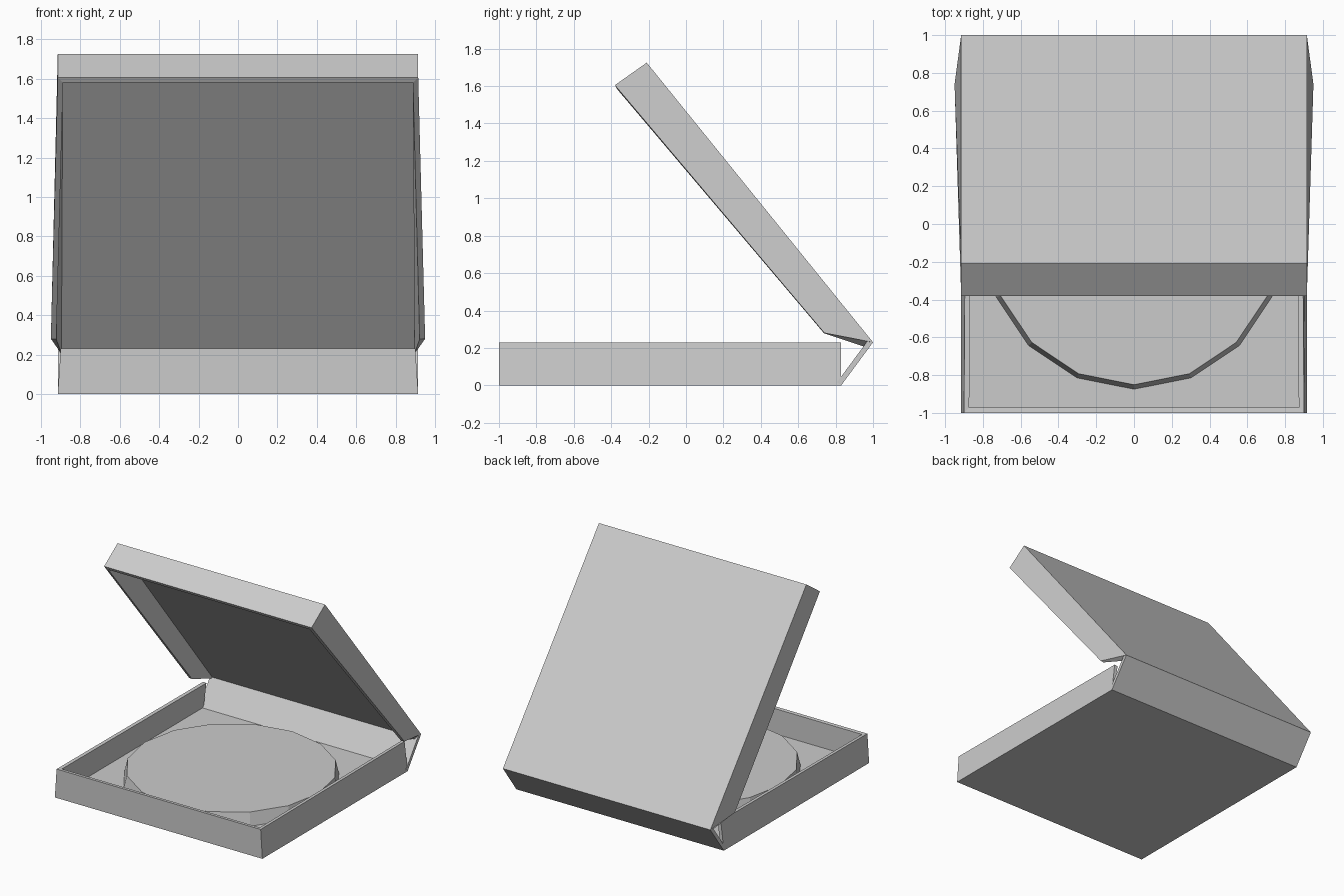
import bpy, bmesh

if "Cube" in bpy.data.objects:
    bpy.data.objects.remove(bpy.data.objects["Cube"], do_unlink=True)

card = bpy.data.materials.new("plain grey card")
card.use_nodes = True
card.diffuse_color = (0.6, 0.6, 0.6, 1)
card.node_tree.nodes["Principled BSDF"].inputs["Base Color"].default_value = (0.6, 0.6, 0.6, 1)

HALF = 0.915      # half width of the box
BACK = 0.83       # rear edge of the floor
WALL = 0.23       # wall height
CARD = 0.028      # card thickness


def finish(name, bm):
    mesh = bpy.data.meshes.new(name)
    bm.to_mesh(mesh)
    bm.free()
    mesh.materials.append(card)
    obj = bpy.data.objects.new(name, mesh)
    bpy.context.collection.objects.link(obj)
    return obj


def folded_card(name, half_points, panels, flap=None):
    """Card folded from points on the +x side mirrored to -x.
    Panels join two points across the width; the flap closes each side."""
    bm = bmesh.new()
    left = [bm.verts.new(p) for p in half_points]
    right = [bm.verts.new((-x, y, z)) for x, y, z in half_points]
    for a, b in panels:
        bm.faces.new((right[a], left[a], left[b], right[b]))
    if flap:
        bm.faces.new([left[i] for i in flap])
        bm.faces.new([right[i] for i in reversed(flap)])
    obj = finish(name, bm)
    solid = obj.modifiers.new("card thickness", "SOLIDIFY")
    solid.thickness = CARD
    solid.offset = -1
    solid.use_even_offset = True
    return obj


# Open tray: floor, front wall and side walls leaning slightly inward
folded_card("base_tray",
            [(HALF, BACK, 0), (HALF, -1, 0), (0.9, -1, WALL), (0.888, BACK, WALL)],
            [(0, 1), (1, 2)], (0, 3, 2, 1))

# Sloping strip joining tray and lid
folded_card("back_hinge", [(HALF, 1, WALL), (HALF, BACK, 0)], [(0, 1)])

# Raised lid with a front lip and side flaps that flare near the hinge
folded_card("lid",
            [(HALF, 1, WALL), (HALF, -0.21, 1.725), (HALF, -0.38, 1.605), (0.95, 0.74, 0.28)],
            [(1, 0), (2, 1)], (0, 1, 2, 3))

# Sixteen-sided disc lying in the tray
bm = bmesh.new()
bmesh.ops.create_cone(bm, cap_ends=True, segments=16, radius1=0.79, radius2=0.766, depth=0.105)
disc = finish("round_disc", bm)
disc.location = (0, -0.085, CARD + 0.05)
